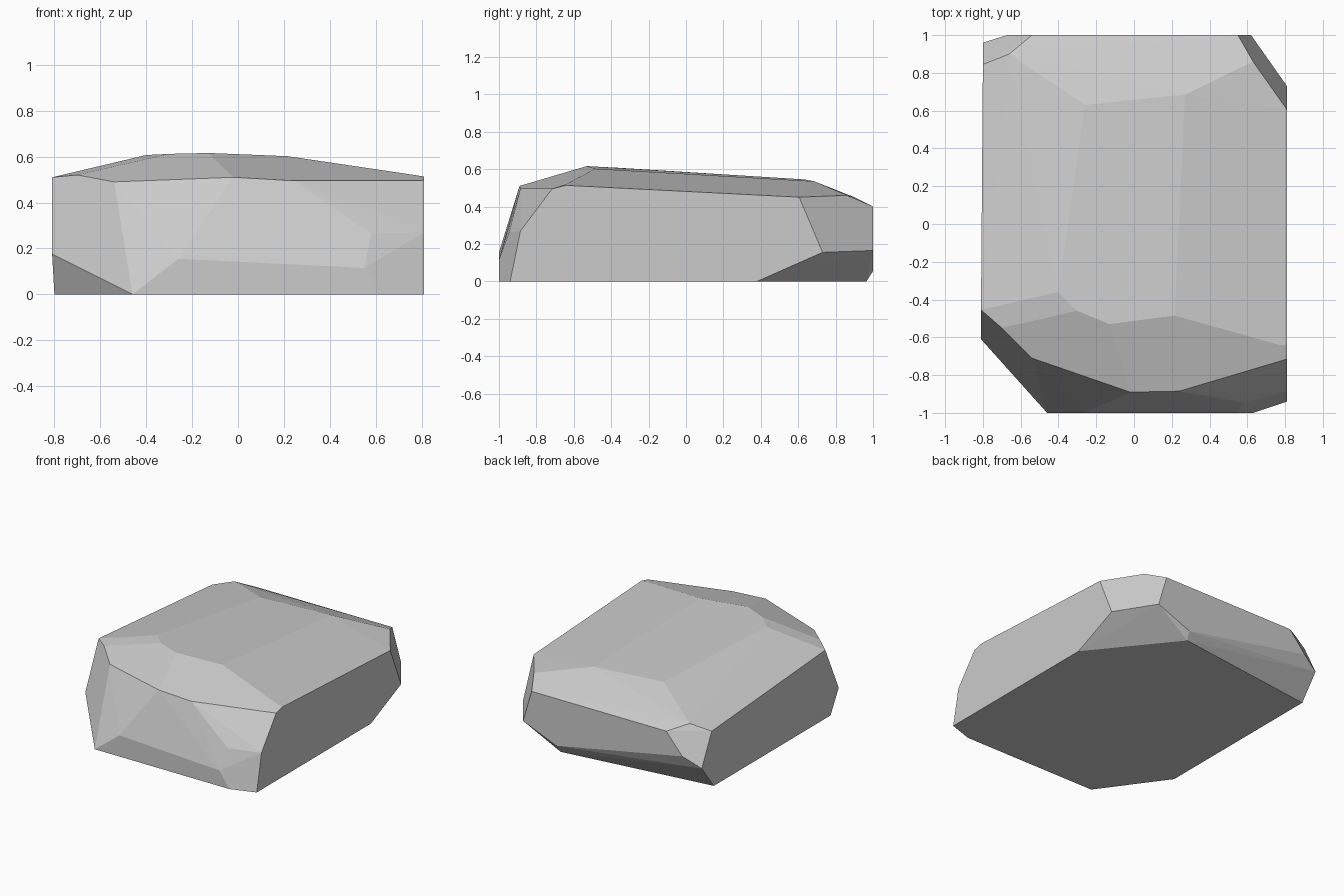
import bpy, bmesh, math

# Corner points of the chiselled boulder, grouped by zone
base = [(-.46, -1, 0), (.63, -1, 0), (.81, -.94, 0), (.81, .38, 0),
        (.34, .965, 0), (-.80, .82, 0), (-.80, -.53, 0)]
front = [(-.26, -1, .155), (.55, -1, .115), (.58, -.945, .265), (.81, -.885, .27),
         (.81, -.715, .495), (.24, -.885, .495), (-.02, -.89, .51),
         (-.54, -.71, .49), (-.81, -.61, .175)]
back = [(.62, 1, .165), (.55, 1, .40), (.35, 1, .055), (-.67, 1, .25),
        (-.54, 1, .40), (-.80, .96, .18), (.81, .73, .155), (.81, .605, .45)]
top = [(-.81, -.455, .51), (-.70, -.55, .52), (-.40, -.36, .607), (-.30, -.46, .612),
       (-.13, -.53, .616), (.215, -.485, .602), (.77, -.64, .52), (.81, -.64, .513),
       (-.26, .63, .545), (.27, .685, .535), (.63, .86, .46),
       (-.66, .90, .45), (-.80, .845, .41)]

# Wrap the points in a faceted shell
bm = bmesh.new()
for p in base + front + back + top:
    bm.verts.new(p)
res = bmesh.ops.convex_hull(bm, input=bm.verts[:])
loose = [v for v in bm.verts if not v.link_faces]
bmesh.ops.delete(bm, geom=loose, context='VERTS')

# Merge nearly flat triangles into clean facets
bmesh.ops.dissolve_limit(bm, angle_limit=math.radians(1.5),
                         verts=bm.verts[:], edges=bm.edges[:])
bmesh.ops.recalc_face_normals(bm, faces=bm.faces[:])

mesh = bpy.data.meshes.new("rock")
bm.to_mesh(mesh)
bm.free()
rock = bpy.data.objects.new("rock", mesh)
bpy.context.collection.objects.link(rock)
